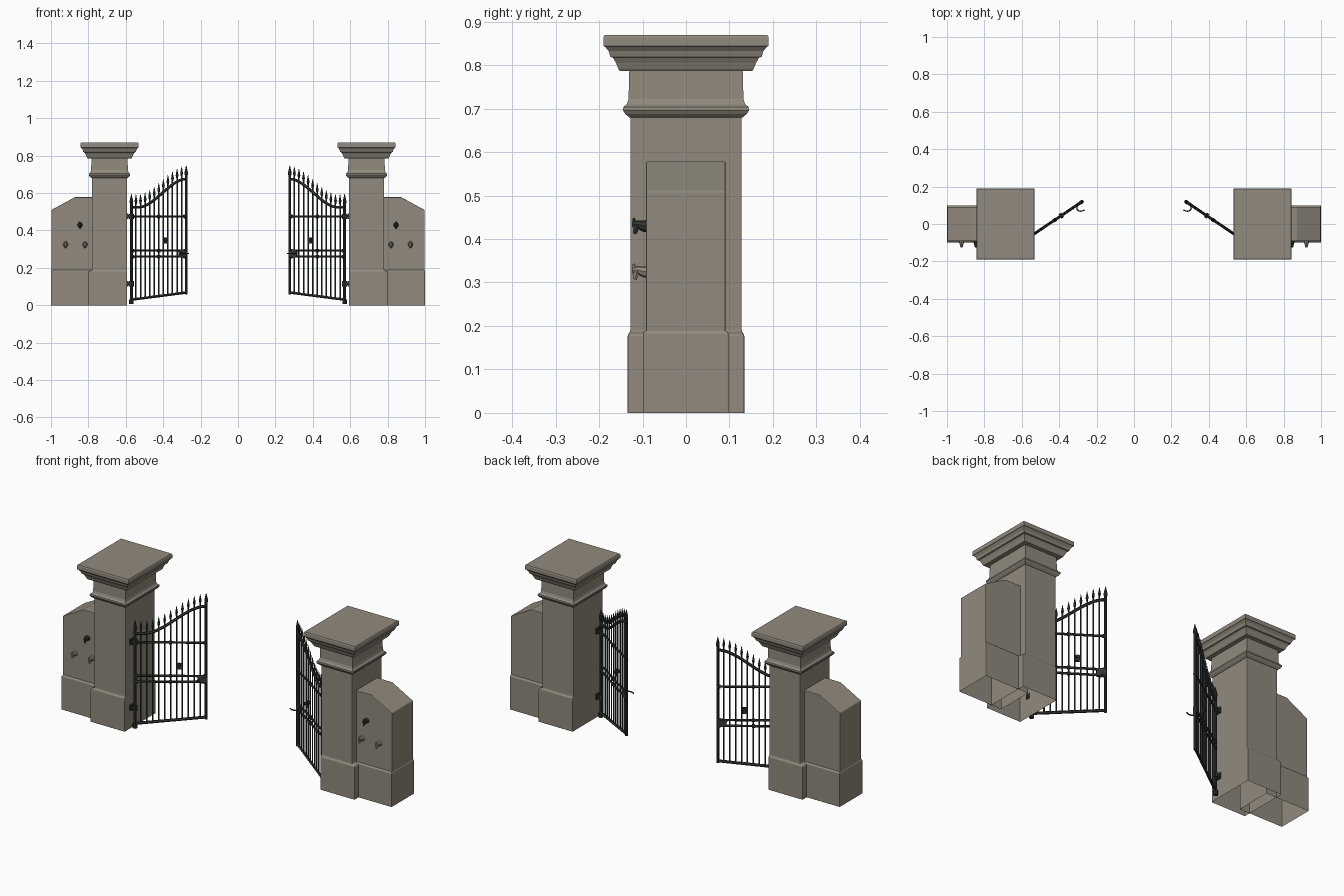
import bpy, bmesh, math
from mathutils import Vector, Matrix

if "Cube" in bpy.data.objects:
    bpy.data.objects.remove(bpy.data.objects["Cube"], do_unlink=True)


def material(name, rgb):
    m = bpy.data.materials.new(name)
    m.use_nodes = True
    m.diffuse_color = (*rgb, 1)
    node = m.node_tree.nodes["Principled BSDF"]
    node.inputs["Base Color"].default_value = (*rgb, 1)
    node.inputs["Roughness"].default_value = 0.85
    return m


STONE = material("warm grey stone", (0.285, 0.255, 0.205))
IRON = material("dark iron", (0.032, 0.039, 0.036))


def finish(name, bm, mat, bevel=0.0, smooth=False):
    """Turn one side's mesh into an object mirrored across x = 0."""
    bmesh.ops.recalc_face_normals(bm, faces=bm.faces)
    mesh = bpy.data.meshes.new(name)
    bm.to_mesh(mesh)
    bm.free()
    mesh.materials.append(mat)
    ob = bpy.data.objects.new(name, mesh)
    bpy.context.collection.objects.link(ob)
    if bevel:
        b = ob.modifiers.new("soft edges", 'BEVEL')
        b.width, b.segments, b.limit_method = bevel, 2, 'ANGLE'
    mir = ob.modifiers.new("other side", 'MIRROR')
    mir.use_mirror_merge = False
    if smooth:
        bpy.ops.object.select_all(action='DESELECT')
        ob.select_set(True)
        bpy.context.view_layer.objects.active = ob
        bpy.ops.object.shade_smooth_by_angle(angle=math.radians(40))
    return ob


def loft(bm, levels):
    """Rectangles (z, x0, x1, y0, y1) joined upwards, open underneath."""
    rings = []
    for z, x0, x1, y0, y1 in levels:
        rings.append([bm.verts.new((x, y, z)) for x, y in
                      ((x0, y0), (x1, y0), (x1, y1), (x0, y1))])
    for a, b in zip(rings, rings[1:]):
        for i in range(4):
            j = (i + 1) % 4
            bm.faces.new((a[i], a[j], b[j], b[i]))
    bm.faces.new(rings[-1])


def tube(bm, points, radii, sides=6):
    """Tube through points; radii is one number or one per point."""
    pts = [Vector(p) for p in points]
    if not isinstance(radii, (list, tuple)):
        radii = [radii] * len(pts)
    rings = []
    for i, p in enumerate(pts):
        d = pts[min(i + 1, len(pts) - 1)] - pts[max(i - 1, 0)]
        q = d.to_track_quat('Z', 'Y')
        rings.append([bm.verts.new(p + q @ Vector((radii[i] * math.cos(a), radii[i] * math.sin(a), 0)))
                      for a in (math.tau * k / sides for k in range(sides))])
    for a, b in zip(rings, rings[1:]):
        for k in range(sides):
            j = (k + 1) % sides
            bm.faces.new((a[k], a[j], b[j], b[k]))
    bm.faces.new(rings[0])
    bm.faces.new(rings[-1])


def box(bm, centre, size, matrix=Matrix()):
    bmesh.ops.create_cube(bm, size=1, matrix=matrix @ Matrix.Translation(centre)
                          @ Matrix.Diagonal((*size, 1)))


# Pillars: plinth and shaft, flush on the gateway side
X0, X1, HY = 0.593, 0.781, 0.128
bm = bmesh.new()
loft(bm, [(0, X0, 0.80, -0.134, 0.134), (0.18, X0, 0.80, -0.134, 0.134),
          (0.188, X0, X1, -HY, HY), (0.79, X0, X1, -HY, HY)])
finish("pillar", bm, STONE, 0.003)


# Mouldings: each profile is (height, overhang) around the shaft
def moulding(name, profile, bevel):
    bm = bmesh.new()
    loft(bm, [(z, X0 - o, X1 + o, -HY - o, HY + o) for z, o in profile])
    finish(name, bm, STONE, bevel)


moulding("pillar_collar", [(0.678, -0.01), (0.68, 0.003), (0.688, 0.012), (0.696, 0.017),
                           (0.704, 0.016), (0.710, 0.008), (0.722, 0.004), (0.785, 0.003)], 0)
moulding("pillar_cap", [(0.786, -0.02), (0.786, 0.024), (0.792, 0.028), (0.805, 0.033),
                        (0.817, 0.040), (0.819, 0.046), (0.832, 0.050), (0.842, 0.058),
                        (0.844, 0.062), (0.864, 0.062), (0.869, 0.059)], 0)

# Side walls with a sloping shoulder, on a wider plinth
bm = bmesh.new()
outline = [(0.74, 0.15), (0.997, 0.15), (0.997, 0.51), (0.872, 0.578), (0.74, 0.578)]
front = [bm.verts.new((x, -0.092, z)) for x, z in outline]
face = bm.faces.new(front)
new = bmesh.ops.extrude_face_region(bm, geom=[face])["geom"]
bmesh.ops.translate(bm, vec=(0, 0.183, 0), verts=[v for v in new if isinstance(v, bmesh.types.BMVert)])
bmesh.ops.delete(bm, geom=[f for f in bm.faces if f.calc_center_median().z < 0.16], context='FACES')
finish("side_wall", bm, STONE, 0.003)
bm = bmesh.new()
loft(bm, [(0, 0.74, 1.0, -0.099, 0.098), (0.182, 0.74, 1.0, -0.099, 0.098),
          (0.19, 0.745, 0.996, -0.092, 0.091)])
finish("side_wall_plinth", bm, STONE, 0.002)

# Small spouts on the front of the walls
for name, mat, places in (("stone_spout", STONE, [(0.818, 0.325), (0.922, 0.325)]),
                          ("iron_spout", IRON, [(0.845, 0.43)])):
    bm = bmesh.new()
    for x, z in places:
        tube(bm, [(x, -0.088, z), (x, -0.098, z), (x, -0.112, z + 0.004), (x, -0.124, z + 0.002)],
             [0.015, 0.013, 0.009, 0.006], 8)
        tube(bm, [(x, -0.113, z), (x, -0.118, z - 0.018)], [0.008, 0.005])
        tube(bm, [(x, -0.118, z), (x, -0.12, z + 0.018)], [0.007, 0.003])
    finish(name, bm, mat, smooth=True)

# Gate frame of reference: u runs from hinge to free end, v is across
HINGE, FREE = Vector((0.570, -0.077, 0)), Vector((0.277, 0.120, 0))
U = (FREE - HINGE).normalized()
V = Vector((0, 0, 1)).cross(U)
LENGTH = (FREE - HINGE).length
GATE = Matrix.Translation(HINGE) @ Matrix((U, V, (0, 0, 1))).transposed().to_4x4()


def at(t, z, v=0.0):
    return GATE @ Vector((t * LENGTH, v, z))


def crest(t):
    s = max(0, (t - 0.12) / 0.88)
    return 0.523 + 0.152 * s * s * (3 - 2 * s)


def foot(t):
    return 0.03 + 0.038 * t


# Upright bars with leaf-shaped spear tips
bm = bmesh.new()
BARS = 13
for i in range(1, BARS - 1):
    t = i / (BARS - 1)
    top = crest(t)
    heights = [foot(t), top + 0.018, top + 0.022, top + 0.034, top + 0.07]
    tube(bm, [at(t, z) for z in heights], [0.004, 0.004, 0.005, 0.0075, 0.0008])
finish("gate_bars", bm, IRON)

# End posts with spear tips and a pivot foot
bm = bmesh.new()
for t, low in ((0, 0.012), (1, 0.058)):
    top = crest(t)
    heights = [low, top + 0.02, top + 0.024, top + 0.036, top + 0.073]
    tube(bm, [at(t, z) for z in heights], [0.0075, 0.0075, 0.009, 0.009, 0.001], 8)
tube(bm, [at(0, 0.006), at(0, 0.03)], 0.012, 8)
finish("gate_posts", bm, IRON)

# Rails: sloping foot, straight middles and a sweeping crest
bm = bmesh.new()
steps = [k / 20 for k in range(21)]
tube(bm, [at(0, foot(0)), at(1, foot(1))], 0.0075)
for z, r in ((0.26, 0.006), (0.292, 0.006), (0.475, 0.006)):
    tube(bm, [at(0, z), at(1, z)], r)
    for t in (0.02, 0.5, 0.98):
        tube(bm, [at(t - 0.02, z), at(t + 0.02, z)], 0.010, 8)
tube(bm, [at(t, crest(t)) for t in steps], 0.0075)
finish("gate_rails", bm, IRON)

# Lock case, knob and curved pull handle
bm = bmesh.new()
box(bm, (LENGTH * 0.94, 0, 0.276), (0.045, 0.016, 0.034), GATE)
box(bm, (LENGTH * 0.62, 0, 0.345), (0.022, 0.012, 0.032), GATE)
side = 1 if V.y < 0 else -1
for s in (1, -1):
    tube(bm, [at(0.62, 0.35, 0), at(0.62, 0.35, s * 0.014)], [0.007, 0.009], 8)
tube(bm, [at(0.96 - 0.09 * math.sin(a), 0.276, side * 0.022 * (1 - math.cos(a)))
          for a in (math.pi * k / 8 for k in range(9))], 0.0035)
finish("gate_lock", bm, IRON)

# Hinge brackets fixing the gate to the pillar
bm = bmesh.new()
for z in (0.115, 0.475):
    tube(bm, [at(0, z - 0.014), at(0, z + 0.014)], 0.013, 8)
    box(bm, (0.583, HINGE.y, z), (0.03, 0.012, 0.014))
    box(bm, (0.590, HINGE.y, z), (0.008, 0.03, 0.03))
finish("gate_hinges", bm, IRON)
